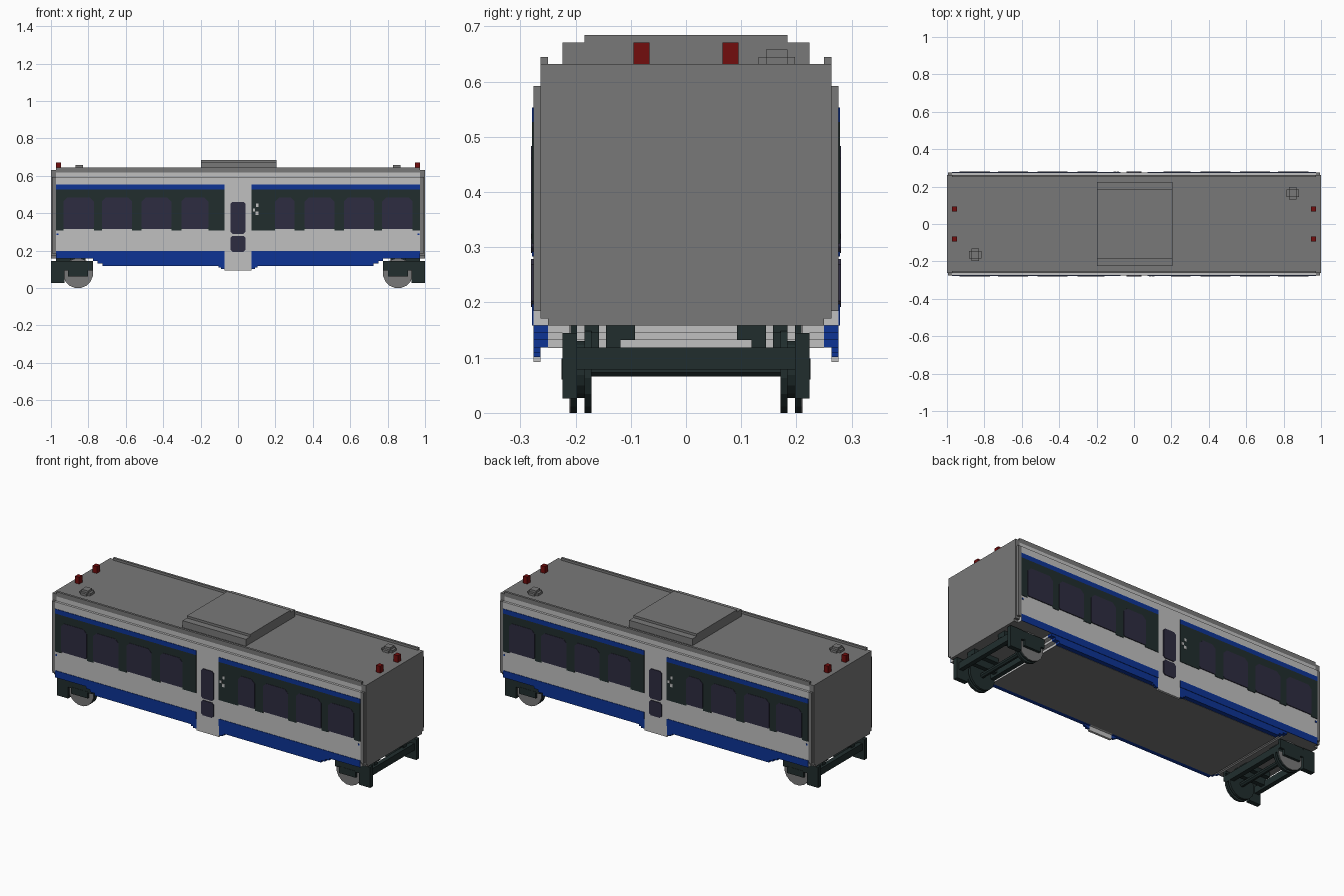
import bpy, bmesh, math
from mathutils import Matrix, Vector

cube = bpy.data.objects.get("Cube")
if cube:
    bpy.data.objects.remove(cube, do_unlink=True)

U = 2 / 152  # one block; all sizes below are in blocks


def material(name, rgb):
    m = bpy.data.materials.new(name)
    m.use_nodes = True
    m.diffuse_color = (*rgb, 1)
    bsdf = m.node_tree.nodes["Principled BSDF"]
    bsdf.inputs["Base Color"].default_value = (*rgb, 1)
    bsdf.inputs["Roughness"].default_value = 0.8
    return m


WHITE = material("light grey paint", (0.53, 0.53, 0.53))
GREY = material("roof grey", (0.19, 0.19, 0.19))
BLUE = material("blue paint", (0.004, 0.034, 0.30))
DARK = material("dark green grey", (0.015, 0.027, 0.027))
GLASS = material("window glass", (0.027, 0.025, 0.052))
RED = material("red lamp", (0.17, 0.004, 0.004))


def finish(name, bm, *mats):
    bmesh.ops.recalc_face_normals(bm, faces=bm.faces)
    bmesh.ops.scale(bm, vec=(U, U, U), verts=bm.verts)
    mesh = bpy.data.meshes.new(name)
    bm.to_mesh(mesh)
    bm.free()
    for m in mats:
        mesh.materials.append(m)
    ob = bpy.data.objects.new(name, mesh)
    bpy.context.scene.collection.objects.link(ob)
    return ob


def add_box(bm, x0, x1, y0, y1, z0, z1):
    mid = Matrix.Translation(((x0 + x1) / 2, (y0 + y1) / 2, (z0 + z1) / 2))
    size = Matrix.Diagonal((abs(x1 - x0), abs(y1 - y0), abs(z1 - z0), 1))
    bmesh.ops.create_cube(bm, size=1, matrix=mid @ size)


def boxes(name, mat, items, sx=(1,), sy=(1,)):
    """Boxes repeated for each sign of x and y."""
    bm = bmesh.new()
    for a in sx:
        for b in sy:
            for x0, x1, y0, y1, z0, z1 in items:
                add_box(bm, a * x0, a * x1, b * y0, b * y1, z0, z1)
    return finish(name, bm, mat)


def extrude(bm, points, offset):
    face = bm.faces.new([bm.verts.new(p) for p in points])
    new = bmesh.ops.extrude_face_region(bm, geom=[face])["geom"]
    bmesh.ops.translate(bm, vec=offset, verts=[v for v in new if isinstance(v, bmesh.types.BMVert)])


def prism(bm, half, x0, x1):
    """Extrude a mirrored (y, z) half profile along x."""
    outline = half + [(-y, z) for y, z in reversed(half)]
    extrude(bm, [(x0, y, z) for y, z in outline], (x1 - x0, 0, 0))


def plates(name, mat, items, t=0.2, cut=0.0, low_cut=None):
    """Thin plates (x0, x1, z0, z1) on the front, turned half round for the back."""
    lc = cut if low_cut is None else low_cut
    bm = bmesh.new()
    for s in (1, -1):
        for x0, x1, z0, z1 in items:
            pts = []
            for x, z, dx, dz, c in ((x0, z0, 1, 1, lc), (x1, z0, -1, 1, lc),
                                    (x1, z1, -1, -1, cut), (x0, z1, 1, -1, cut)):
                corner = [(x, z + dz * c), (x + dx * c, z)]
                if (dx > 0) != (dz > 0):
                    corner.reverse()
                pts += corner if c else [(x, z)]
            extrude(bm, [(s * x, -21 * s, z) for x, z in pts], (0, -t * s, 0))
    return finish(name, bm, mat)


# Car body, with the roof deck in grey
bm = bmesh.new()
prism(bm, [(21, 12), (21, 45), (20, 45), (20, 47), (19, 47), (19, 48)], -74, 74)
body = finish("car_body", bm, WHITE, GREY)
for p in body.data.polygons:
    if p.center.z > 46.9 * U or p.normal.z < -0.9:
        p.material_index = 1

# End walls with stepped corners
bm = bmesh.new()
for s in (1, -1):
    prism(bm, [(19, 12), (19, 13), (20, 13), (20, 14), (21, 14), (21, 45), (20, 45), (20, 48)], s * 74, s * 75.5)
    prism(bm, [(19, 12), (19, 13), (20, 13), (20, 48)], s * 75.5, s * 76)
finish("end_walls", bm, GREY)

# Roof fittings
boxes("roof_gutters", GREY, [(-74, 74, 19, 20, 47, 49)], sy=(1, -1))
boxes("roof_unit", GREY, [(-15, 15.7, -17, 17, 48, 51), (-15, 15.7, -14, 14, 51, 52)])
boxes("roof_lamps", RED, [(72, 74, 5, 7.2, 48, 51)], sx=(1, -1), sy=(1, -1))
for s, side in ((1, "left"), (-1, "right")):
    boxes(side + "_antenna", GREY, [(s * 62, s * 67, s * 11, s * 14, 48, 49),
                                    (s * 63, s * 66, s * 10, s * 15, 48, 49),
                                    (s * 63, s * 66, s * 11, s * 14, 49, 50)])

# Underfloor, stepped at the ends, with blue skirts along the sides
steps = [(55, 9), (57, 10), (59, 11)]
boxes("underfloor", WHITE, [(-x, x, -19, 19, z, z + 1) for x, z in steps])
boxes("floor_pan", GREY, [(-55, 55, -19, 19, 8.9, 9)])
boxes("side_skirts", BLUE, [(5.5, x, 19, 21, z, z + 1) for x, z in steps]
      + [(5.5, 7, 20, 21, 7.7, 9), (7, 8, 20, 21, 8.3, 9)], sx=(1, -1), sy=(1, -1))
boxes("door_sill", WHITE, [(-5.5, 5.5, 19, 21, 9, 12), (-5.5, 5.5, 20, 21, 7, 9)], sy=(1, -1))

# Painted bands
plates("blue_lower_band", BLUE, [(5.5, 74, 12, 15), (-74, -5.5, 12, 15)])
plates("blue_upper_band", BLUE, [(5.5, 74, 40, 42), (-74, -5.5, 40, 42)])
plates("dark_window_band", DARK, [(5.5, 74, 24, 40), (-74, -5.5, 24, 40)])

# Windows and the dark posts between them
windows = [(-71, -58.5), (-55.3, -43), (-39.2, -27), (-23, -12),
           (15, 23), (27, 39.2), (43, 55.3), (58.5, 71)]
plates("side_windows", GLASS, [(a, b, 24, 36.7) for a, b in windows], t=0.35, cut=1.6, low_cut=0.6)
edges = [-74] + [x for w in windows[:4] for x in w] + [-5.5, 5.5] + [x for w in windows[4:] for x in w] + [74]
plates("window_post_feet", DARK, [(a, b, 23.3, 24) for a, b in zip(edges[::2], edges[1::2])])

# Door panes and small markers
plates("door_panes", GLASS, [(-3, 3, 22, 35), (-3, 3, 14.6, 21.2)], t=0.35, cut=0.8)
plates("light_markers", WHITE, [(6, 7, 31, 32.2), (7.4, 8.4, 33, 34.3), (7.2, 8.4, 29.6, 31)], t=0.35)
plates("blue_markers", BLUE, [(73, 73.7, 21.5, 22.2), (-73.7, -73, 21.5, 22.2)])


# Wheels
def add_disc(bm, x, y0, y1, r, n=16):
    place = Matrix.Translation((x, (y0 + y1) / 2, 6)) @ Matrix.Rotation(math.pi / 2, 4, "X") \
        @ Matrix.Rotation(math.pi / n, 4, "Z")
    bmesh.ops.create_cone(bm, cap_ends=True, segments=n, radius1=r, radius2=r,
                          depth=abs(y1 - y0), matrix=place)


R = 6 / math.cos(math.pi / 16)
for sx, end in ((1, "left"), (-1, "right")):
    bm = bmesh.new()
    for sy in (1, -1):
        add_disc(bm, sx * 65, sy * 13, sy * 14, R)
        add_disc(bm, sx * 65, sy * 15, sy * 15.8, R)
        add_disc(bm, sx * 65, sy * 14, sy * 15, 4)
    add_disc(bm, sx * 65, -13, 13, 1.1, 8)
    finish(end + "_wheelset", bm, DARK)
    bm = bmesh.new()
    for sy in (1, -1):
        add_disc(bm, sx * 65, sy * 15.8, sy * 16, R)
    finish(end + "_wheel_faces", bm, GREY)

    # Bogie frame: posts, side beams, axle boxes, mounts
    boxes(end + "_bogie_sides", DARK, [
        (70.5, 76, 15, 17, 2, 11), (59, 71, 16, 17, 7, 10), (61, 69, 16, 17.1, 4.6, 7.5),
        (59, 71, 15.5, 16.8, 10, 11), (62, 68, 12, 14, 11, 12), (63, 67, 12, 13, 9, 11),
        (62, 74, 7, 11, 10, 12), (62, 74, 9, 11, 9, 10)], sx=(sx,), sy=(1, -1))
    boxes(end + "_bogie_crossbeams", DARK, [
        (73, 75, -17, 17, 6, 9), (59, 61, -16, 16, 6, 9), (61, 73, 9, 11, 7, 9),
        (61, 73, -11, -9, 7, 9)], sx=(sx,))
